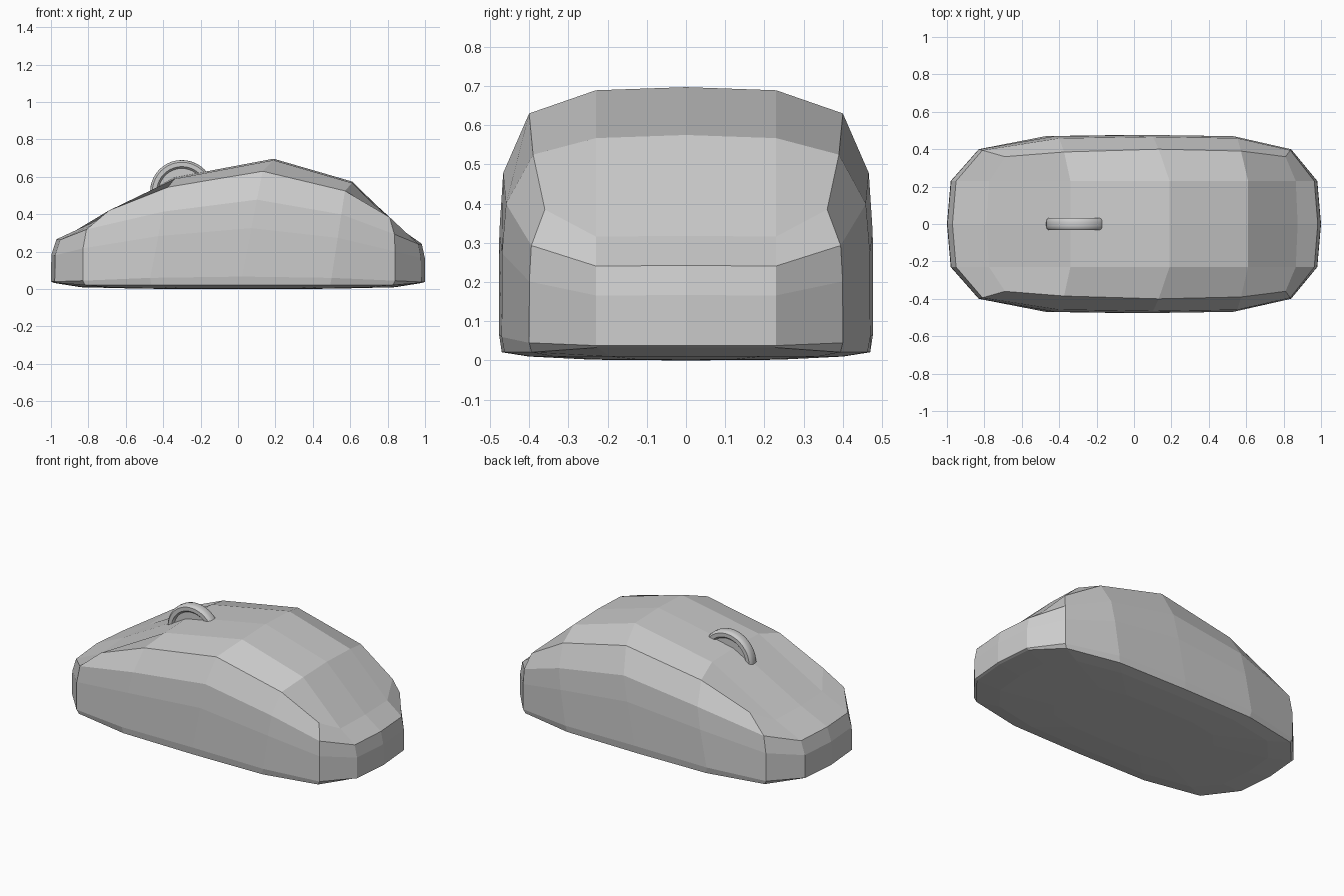
import bpy, bmesh, math

if "Cube" in bpy.data.objects:
    bpy.data.objects.remove(bpy.data.objects["Cube"])


def finish(name, bm):
    bmesh.ops.recalc_face_normals(bm, faces=bm.faces)
    mesh = bpy.data.meshes.new(name)
    bm.to_mesh(mesh)
    bm.free()
    ob = bpy.data.objects.new(name, mesh)
    bpy.context.collection.objects.link(ob)
    return ob


def mirror_ring(half):
    # half outline from front centre to rear centre -> closed 16 point loop
    return half + [(x, -y, z) for x, y, z in half[-2:0:-1]]


def bridge(bm, a, b):
    n = len(a)
    for i in range(n):
        bm.faces.new((a[i], a[(i + 1) % n], b[(i + 1) % n], b[i]))


# Mouse body: base outline and upper edge outline, half of each
base = [(-1, 0, .04), (-.98, .23, .04), (-.83, .4, .045), (-.47, .47, .06), (.02, .477, .067),
        (.5, .47, .06), (.84, .4, .045), (.98, .23, .038), (1, 0, .038)]
top = [(-.79, 0, .405), (-.775, .23, .4), (-.69, .36, .42), (-.35, .385, .545), (.16, .4, .63),
       (.59, .39, .525), (.81, .36, .385), (.865, .23, .365), (.875, 0, .367)]


def wall(f, s):
    # f: height fraction, s: how far the wall has leaned inward
    ring = []
    for i, (a, b) in enumerate(zip(base, top)):
        end = i in (0, 1, 7, 8)
        sx = f * .8 if 3 <= i <= 5 else s
        fz = f * .85 if end else f
        ring.append((a[0] + (b[0] - a[0]) * sx, a[1] + (b[1] - a[1]) * s,
                     a[2] + (b[2] - a[2]) * fz))
    return mirror_ring(ring)


def under(scale, z):
    return mirror_ring([(x * scale, y * scale, z + (.012 if i in (0, 1, 7, 8) else 0) * (scale > .9))
                        for i, (x, y, _) in enumerate(base)])


bm = bmesh.new()
rings = [under(.5, .002), under(.84, .01), under(.985, .021), wall(0, 0),
         wall(.46, .01), wall(.73, .14), wall(1, 1)]
loops = [[bm.verts.new(p) for p in r] for r in rings]
for a, b in zip(loops, loops[1:]):
    bridge(bm, a, b)
centre = bm.verts.new((0, 0, 0))
for i in range(16):
    bm.faces.new((loops[0][i], loops[0][(i + 1) % 16], centre))

# Top shell: 4 x 4 patch inside the upper edge
t = loops[-1]
grid = [[t[14], t[15], t[0], t[1], t[2]]]
for k, (x, z) in enumerate([(-.34, .597), (.19, .697), (.61, .575)]):
    inner = [bm.verts.new((x, y, z - (.008 if y else 0))) for y in (-.23, 0, .23)]
    grid.append([t[13 - k]] + inner + [t[3 + k]])
grid.append([t[10], t[9], t[8], t[7], t[6]])
for a, b in zip(grid, grid[1:]):
    for j in range(4):
        bm.faces.new((a[j], a[j + 1], b[j + 1], b[j]))
finish("mouse_body", bm)

# Scroll wheel: lathed rim profile (radius, y)
half = [(.125, .022), (.135, .033), (.158, .033), (.167, .024), (.17, .01)]
profile = half + [(r, -y) for r, y in reversed(half)]
bm = bmesh.new()
N = 40
loops = [[bm.verts.new((-.3 + r * math.cos(2 * math.pi * i / N), y,
                        .52 + r * math.sin(2 * math.pi * i / N))) for i in range(N)]
         for r, y in profile]
for a, b in zip(loops, loops[1:]):
    bridge(bm, a, b)
bm.faces.new(loops[0])
bm.faces.new(loops[-1])
wheel = finish("scroll_wheel", bm)
bpy.context.view_layer.objects.active = wheel
wheel.select_set(True)
bpy.ops.object.shade_smooth_by_angle(angle=math.radians(40))
